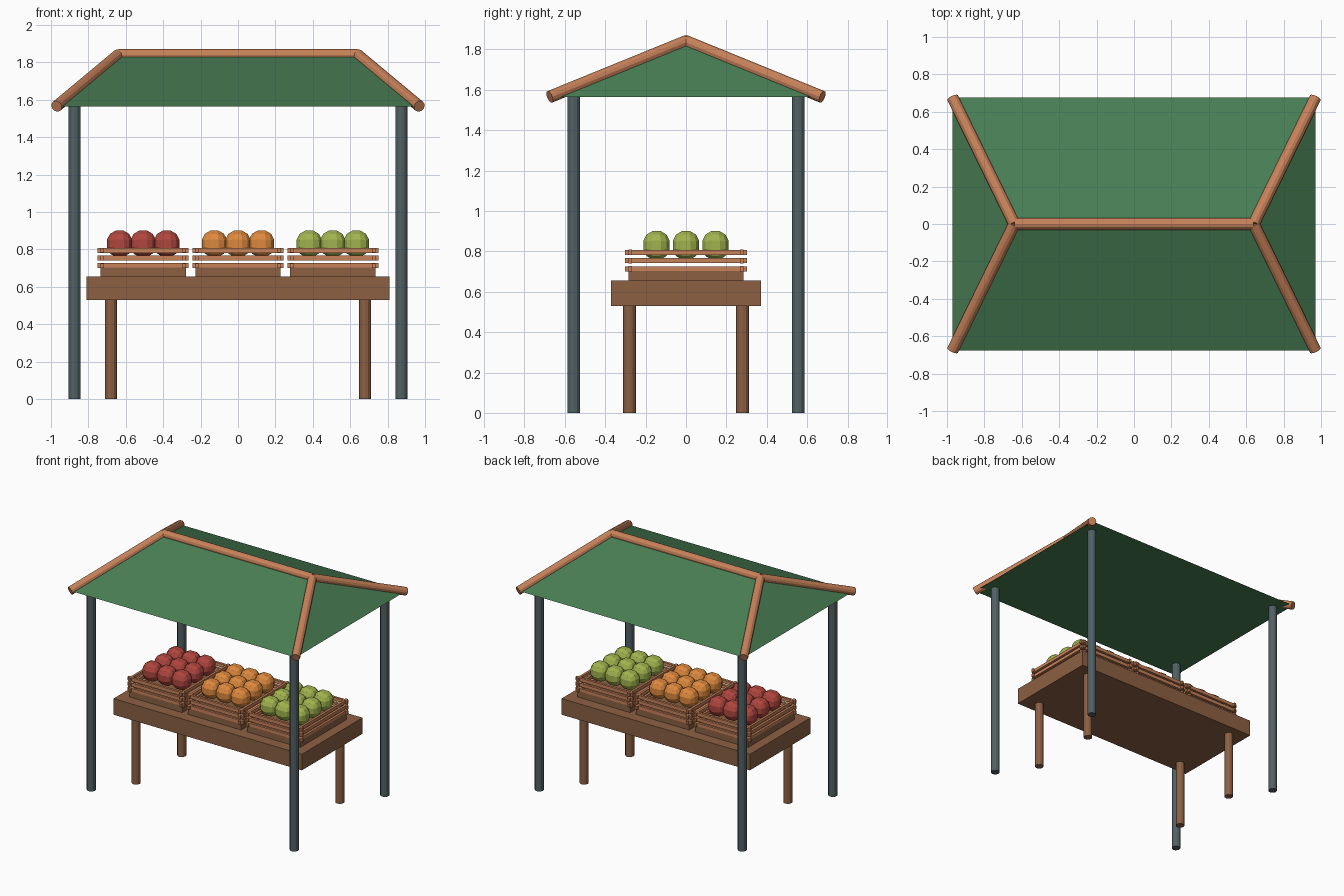
import bpy, bmesh
from mathutils import Vector, Matrix

old = bpy.data.objects.get("Cube")
if old:
    bpy.data.objects.remove(old)


def material(name, rgb):
    lin = [((c / 255 + 0.055) / 1.055) ** 2.4 for c in rgb] + [1]
    m = bpy.data.materials.new(name)
    m.use_nodes = True
    m.diffuse_color = lin
    m.node_tree.nodes["Principled BSDF"].inputs["Base Color"].default_value = lin
    return m


canvas = material("green canvas", (72, 126, 84))
light_wood = material("light wood", (200, 130, 90))
dark_wood = material("dark wood", (140, 96, 67))
metal = material("slate metal", (82, 97, 100))
red = material("red fruit", (176, 70, 62))
orange = material("orange fruit", (222, 137, 62))
lime = material("lime fruit", (160, 180, 78))


def finish(name, bm, mat):
    bmesh.ops.recalc_face_normals(bm, faces=bm.faces)
    mesh = bpy.data.meshes.new(name)
    bm.to_mesh(mesh)
    bm.free()
    mesh.materials.append(mat)
    ob = bpy.data.objects.new(name, mesh)
    bpy.context.collection.objects.link(ob)
    return ob


def add_box(bm, center, size):
    mat = Matrix.Translation(center) @ Matrix.Diagonal((*size, 1))
    bmesh.ops.create_cube(bm, size=1, matrix=mat)


def box(name, center, size, mat):
    bm = bmesh.new()
    add_box(bm, center, size)
    return finish(name, bm, mat)


def rod(name, start, end, radius, mat):
    a, b = Vector(start), Vector(end)
    turn = (b - a).to_track_quat('Z', 'Y').to_matrix().to_4x4()
    bm = bmesh.new()
    bmesh.ops.create_cone(bm, cap_ends=True, segments=12, radius1=radius,
                          radius2=radius, depth=(b - a).length,
                          matrix=Matrix.Translation((a + b) / 2) @ turn)
    return finish(name, bm, mat)


# Hipped canopy with a flat underside
EAVE, RIDGE = 1.565, 1.84
EX, EY, RX = 0.97, 0.675, 0.64
bm = bmesh.new()
c = [bm.verts.new((x * EX, y * EY, EAVE))
     for x, y in ((-1, -1), (1, -1), (1, 1), (-1, 1))]
left, right = (bm.verts.new((s * RX, 0, RIDGE)) for s in (1, -1))
for face in ((c[0], c[1], left, right), (c[2], c[3], right, left),
             (c[1], c[2], left), (c[3], c[0], right), c[::-1]):
    bm.faces.new(face)
finish("canopy", bm, canvas)

# Roof beams, posts and table legs
rod("ridge_beam", (-RX, 0, RIDGE), (RX, 0, RIDGE), 0.031, light_wood)
for sx, side in ((1, "left"), (-1, "right")):
    for sy, end in ((-1, "front"), (1, "back")):
        tag = f"{end}_{side}"
        rod("hip_beam_" + tag, (sx * RX, 0, RIDGE),
            (sx * EX, sy * EY, EAVE), 0.031, light_wood)
        rod("post_" + tag, (sx * 0.873, sy * 0.556, 0),
            (sx * 0.873, sy * 0.556, EAVE), 0.032, metal)
        rod("table_leg_" + tag, (sx * 0.68, sy * 0.28, 0),
            (sx * 0.68, sy * 0.28, 0.54), 0.032, dark_wood)

box("table_top", (0, 0, 0.592), (1.62, 0.745, 0.125), dark_wood)


# Slatted crate: solid base with three crossed tiers of slats
def crate(name, cx):
    hx, hy, t = 0.228, 0.286, 0.018
    box(name + "_base", (cx, 0, 0.678), (2 * hx, 2 * hy, 0.05), dark_wood)
    bm = bmesh.new()
    for z in (0.713, 0.754, 0.795):
        for s in (-1, 1):
            add_box(bm, (cx, s * (hy - t / 2), z), (2 * hx + 0.03, t, 0.027))
            add_box(bm, (cx + s * (hx - t / 2), 0, z), (t, 2 * hy + 0.03, 0.025))
    finish(name + "_slats", bm, light_wood)


# Faceted fruit: a subdivided cube pushed out to a ball
def fruit(name, cx, mat):
    bm = bmesh.new()
    for i in (-1, 0, 1):
        for j in (-1, 0, 1):
            ball = bmesh.new()
            bmesh.ops.create_cube(ball, size=2)
            bmesh.ops.subdivide_edges(ball, edges=ball.edges, cuts=2,
                                      use_grid_fill=True)
            offset = Vector((cx + i * 0.126, j * 0.146, 0.83))
            for v in ball.verts:
                d = v.co.normalized()
                v.co = offset + Vector((d.x * 0.074, d.y * 0.072, d.z * 0.077))
            part = bpy.data.meshes.new("fruit_part")
            ball.to_mesh(part)
            ball.free()
            bm.from_mesh(part)
            bpy.data.meshes.remove(part)
    finish(name, bm, mat)


for cx, label, mat in ((-0.507, "red", red), (0, "orange", orange),
                       (0.507, "lime", lime)):
    crate(label + "_crate", cx)
    fruit(label + "_fruit", cx, mat)
